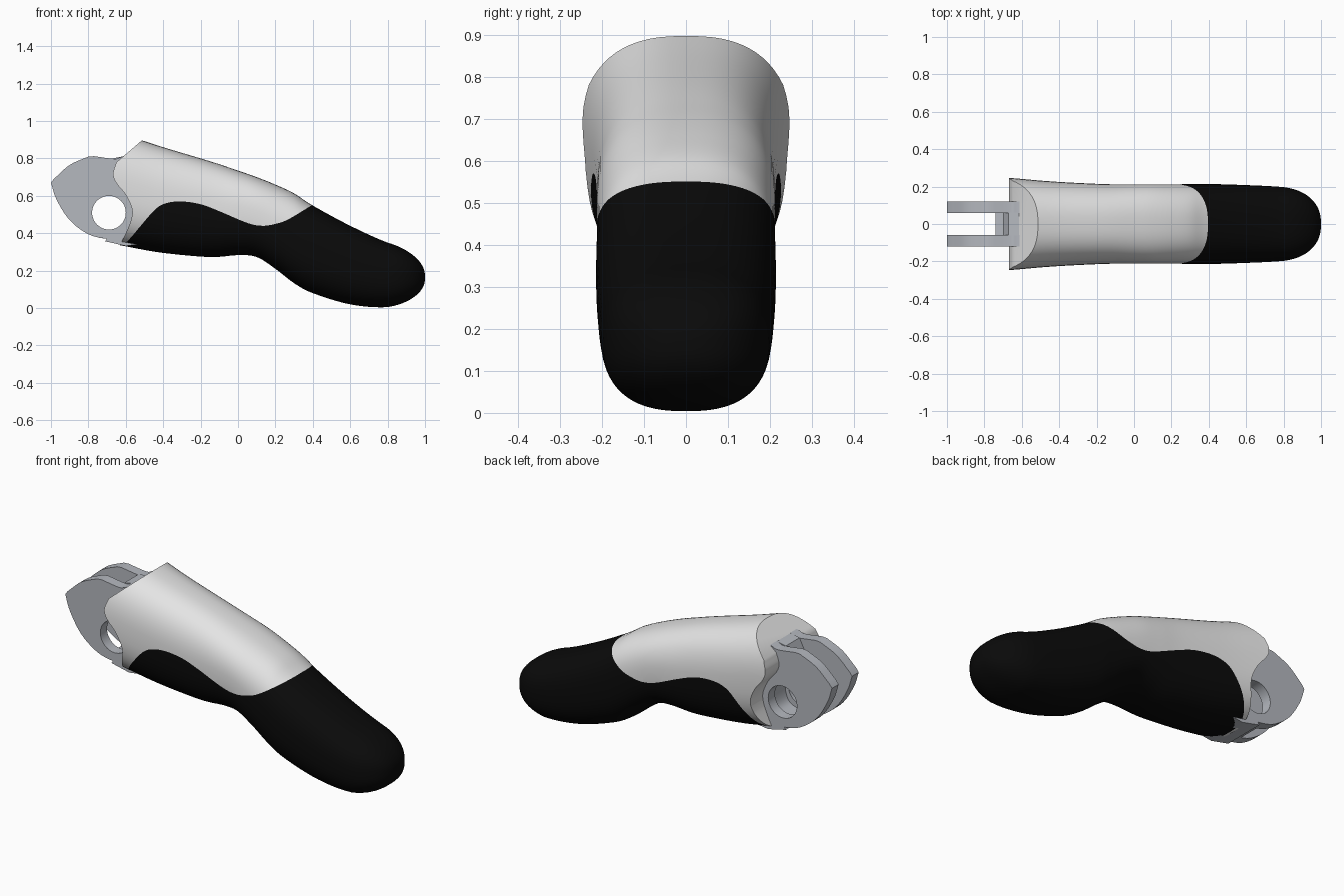
import bpy
import bmesh
import math
from mathutils import Vector

default_cube = bpy.data.objects.get("Cube")
if default_cube:
    bpy.data.objects.remove(default_cube, do_unlink=True)


def make_material(name, colour):
    material = bpy.data.materials.new(name)
    material.use_nodes = True
    material.diffuse_color = (*colour, 1)
    shader = material.node_tree.nodes["Principled BSDF"]
    shader.inputs["Base Color"].default_value = (*colour, 1)
    shader.inputs["Roughness"].default_value = 0.6
    return material


white_plastic = make_material("white plastic", (0.78, 0.78, 0.78))
black_rubber = make_material("black rubber", (0.003, 0.003, 0.003))
grey_metal = make_material("grey metal", (0.46, 0.48, 0.52))


def smooth_path(points, steps):
    """Catmull-Rom curve through points of any dimension."""
    points = [Vector(p) for p in points]
    path = []
    for i in range(len(points) - 1):
        a, b = points[i], points[i + 1]
        before = points[i - 1] if i else a * 2 - b
        after = points[i + 2] if i + 2 < len(points) else b * 2 - a
        slope_a, slope_b = (b - before) / 2, (after - a) / 2
        for k in range(steps):
            t = k / steps
            ease = t * t * (3 - 2 * t)
            path.append(a + (b - a) * ease
                        + slope_a * (t * (1 - t) ** 2)
                        - slope_b * (t * t * (1 - t)))
    return path + [points[-1]]


def finish(name, bm, material):
    bmesh.ops.recalc_face_normals(bm, faces=bm.faces)
    mesh = bpy.data.meshes.new(name)
    bm.to_mesh(mesh)
    bm.free()
    mesh.materials.append(material)
    part = bpy.data.objects.new(name, mesh)
    bpy.context.collection.objects.link(part)
    return part


def prism(name, outline, y_min, y_max, material):
    """Extrude a side outline (x, z) across the width."""
    bm = bmesh.new()
    face = bm.faces.new([bm.verts.new((p[0], y_min, p[1])) for p in outline])
    result = bmesh.ops.extrude_face_region(bm, geom=[face])
    moved = [v for v in result["geom"] if isinstance(v, bmesh.types.BMVert)]
    bmesh.ops.translate(bm, verts=moved, vec=(0, y_max - y_min, 0))
    return finish(name, bm, material)


def select_only(part):
    bpy.ops.object.select_all(action="DESELECT")
    part.select_set(True)
    bpy.context.view_layer.objects.active = part


def apply_boolean(part, cutter, operation):
    cutter.hide_render = True
    modifier = part.modifiers.new("cut", "BOOLEAN")
    modifier.operation = operation
    modifier.solver = "EXACT"
    modifier.object = cutter
    select_only(part)
    bpy.ops.object.modifier_apply(modifier=modifier.name)
    bpy.data.objects.remove(cutter, do_unlink=True)


def smooth(part, degrees=35):
    select_only(part)
    bpy.ops.object.shade_smooth_by_angle(angle=math.radians(degrees))


# Finger body: rounded sections as (x, top, bottom, half width)
SECTIONS = [
    (-0.8, 0.985, 0.37, 0.262), (-0.6, 0.925, 0.33, 0.241),
    (-0.4, 0.86, 0.295, 0.225), (-0.15, 0.785, 0.273, 0.213),
    (0, 0.735, 0.283, 0.212), (0.1, 0.7, 0.273, 0.212),
    (0.2, 0.66, 0.21, 0.212), (0.3, 0.613, 0.133, 0.213),
    (0.4, 0.548, 0.08, 0.214), (0.6, 0.44, 0.02, 0.208),
    (0.8, 0.35, 0.005, 0.197), (1, 0.29, 0.04, 0.17),
]
TIP_START, TIP_LENGTH, SIDES, ROUNDNESS = 0.8, 0.2, 64, 2.55


def signed_power(value, power):
    return math.copysign(abs(value) ** power, value)


def finger_body(name, material):
    bm = bmesh.new()
    path = smooth_path(SECTIONS, 6)
    body = [s for s in path if s[0] < TIP_START - 0.001]
    tip = [s for s in path if s[0] >= TIP_START - 0.001]
    # Ease the samples of the tip so that the round end stays smooth
    first, last = tip[0], tip[-1]
    for k in range(17):
        t = math.sin(math.pi / 2 * k / 17)
        body.append(first.lerp(last, t))
    rings = []
    for x, top, bottom, width in body:
        t = max(0, (x - TIP_START) / TIP_LENGTH)
        shrink = (1 - t ** 2.4) ** (1 / 2.4)
        middle, height = (top + bottom) / 2, (top - bottom) / 2
        ring = []
        for k in range(SIDES):
            angle = math.tau * k / SIDES
            y = signed_power(math.cos(angle), 2 / ROUNDNESS) * width
            z = signed_power(math.sin(angle), 2 / ROUNDNESS) * height
            ring.append(bm.verts.new((x, y * shrink, middle + z * shrink)))
        rings.append(ring)
    for ring, following in zip(rings, rings[1:]):
        for k in range(SIDES):
            n = (k + 1) % SIDES
            bm.faces.new((ring[k], ring[n], following[n], following[k]))
    bm.faces.new(rings[0])
    bm.faces.new(rings[-1])
    return finish(name, bm, material)


# Seam between the shell and the grip, from the tip side to the joint
seam = smooth_path([
    (0.395, 0.55), (0.27, 0.475), (0.2, 0.45), (0.13, 0.44), (0.05, 0.455),
    (-0.1, 0.518), (-0.2, 0.555), (-0.3, 0.57), (-0.38, 0.562),
    (-0.44, 0.53), (-0.52, 0.44), (-0.57, 0.38), (-0.615, 0.335)], 5)
seam.append(Vector((-0.625, 0.3)))

# Curved joint end of the shell, from bottom to top
joint_edge = smooth_path([
    (-0.635, 0.33), (-0.6, 0.4), (-0.572, 0.47), (-0.567, 0.53),
    (-0.6, 0.605), (-0.652, 0.67), (-0.668, 0.72), (-0.65, 0.78)], 5)

# White upper shell
shell = finger_body("upper_shell", white_plastic)
shell_region = seam + joint_edge + [(-0.51, 0.9), (-0.4, 1.1), (0.4, 1.1)]
apply_boolean(shell, prism("shell_cutter", shell_region, -0.5, 0.5,
                           white_plastic), "INTERSECT")
smooth(shell)

# Black soft grip with the fingertip
grip = finger_body("fingertip_grip", black_rubber)
grip_region = seam + [(-0.625, -0.2), (1.2, -0.2), (1.2, 1.1), (0.4, 1.1)]
apply_boolean(grip, prism("grip_cutter", grip_region, -0.5, 0.5,
                          black_rubber), "INTERSECT")
smooth(grip)

# Pair of hinge lugs with a pin hole
lug_outline = (
    smooth_path([(-0.5, 0.36), (-0.6, 0.363), (-0.7, 0.37), (-0.8, 0.395),
                 (-0.9, 0.47), (-0.97, 0.58), (-1, 0.67)], 5)
    + smooth_path([(-0.985, 0.69), (-0.9, 0.765), (-0.8, 0.81)], 5)
    + smooth_path([(-0.77, 0.812), (-0.66, 0.798), (-0.62, 0.81),
                   (-0.5, 0.85)], 4))
PIN = Vector((-0.69, 0.51))
pin_circle = [PIN + 0.09 * Vector((math.cos(math.tau * k / 48),
                                   math.sin(math.tau * k / 48)))
              for k in range(48)]
for side, label in ((1, "left"), (-1, "right")):
    inner, outer = sorted((side * 0.06, side * 0.12))
    lug = prism(label + "_hinge_lug", lug_outline, inner, outer, grey_metal)
    apply_boolean(lug, prism("pin_cutter", pin_circle, -0.5, 0.5,
                             grey_metal), "DIFFERENCE")
    smooth(lug, 25)

# Web joining the lugs, hollowed around the pin
hollow = smooth_path([(-0.62, 0.63), (-0.588, 0.57), (-0.58, 0.5),
                      (-0.6, 0.43), (-0.65, 0.4), (-0.74, 0.395)], 5)
web_outline = hollow + [(-0.74, 0.375), (-0.5, 0.35), (-0.5, 0.83),
                        (-0.62, 0.81), (-0.67, 0.8), (-0.7, 0.74)]
smooth(prism("hinge_web", web_outline, -0.062, 0.062, grey_metal))

# Small chin plate under the hinge
chin_outline = [(-0.71, 0.357), (-0.6, 0.332), (-0.54, 0.34),
                (-0.54, 0.39), (-0.62, 0.375), (-0.7, 0.372)]
smooth(prism("hinge_chin", chin_outline, -0.12, 0.12, grey_metal))
